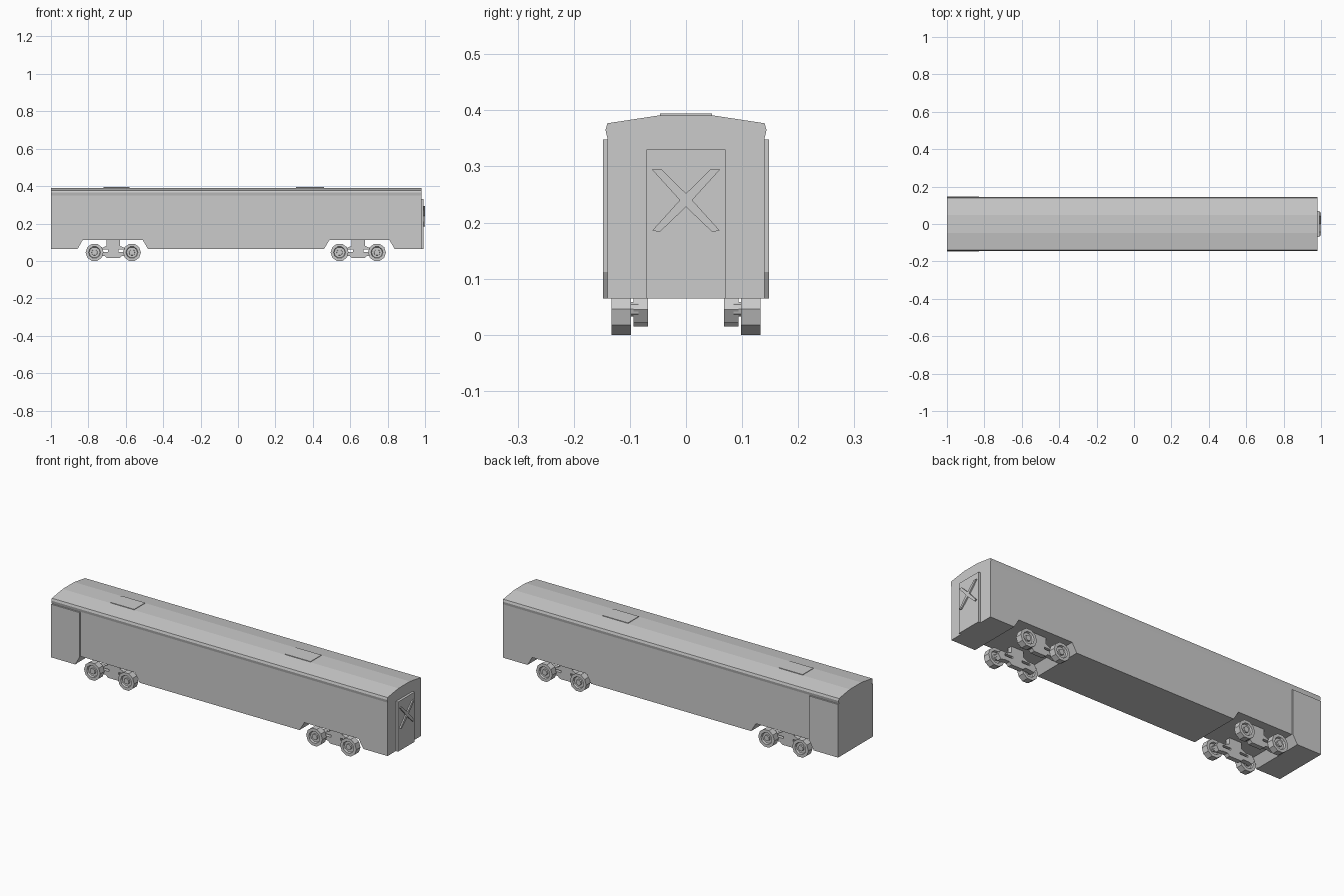
import bpy, bmesh, math
from mathutils import Vector

if "Cube" in bpy.data.objects:
    bpy.data.objects.remove(bpy.data.objects["Cube"])


def finish(name, bm):
    bmesh.ops.recalc_face_normals(bm, faces=bm.faces)
    mesh = bpy.data.meshes.new(name)
    bm.to_mesh(mesh)
    bm.free()
    obj = bpy.data.objects.new(name, mesh)
    bpy.context.collection.objects.link(obj)
    return obj


def extrude(name, pts, axis, a, b):
    """Extrude a profile along 'x' (points are y,z) or 'y' (points are x,z)."""
    bm = bmesh.new()
    place = (lambda p: (a, *p)) if axis == 'x' else (lambda p: (p[0], a, p[1]))
    face = bm.faces.new([bm.verts.new(place(p)) for p in pts])
    top = bmesh.ops.extrude_face_region(bm, geom=[face])
    move = Vector((b - a, 0, 0)) if axis == 'x' else Vector((0, b - a, 0))
    bmesh.ops.translate(bm, vec=move, verts=[g for g in top['geom'] if isinstance(g, bmesh.types.BMVert)])
    return finish(name, bm)


def rect(a, b, lo, hi):
    return [(a, lo), (b, lo), (b, hi), (a, hi)]


def mirrored(half):
    """Complete a half profile across the first coordinate."""
    return half + [(-u, v) for u, v in reversed(half) if u != 0]


def cut(obj, cutter):
    mod = obj.modifiers.new("cut", 'BOOLEAN')
    mod.operation, mod.solver, mod.object = 'DIFFERENCE', 'EXACT', cutter
    bpy.context.view_layer.objects.active = obj
    bpy.ops.object.modifier_apply(modifier=mod.name)
    bpy.data.objects.remove(cutter)


def wheel(name, x, y):
    """Ten-sided wheel, dished on both faces around a raised hub."""
    r, w = 0.0479, 0.0175
    rings = [(0.015, w - 0.002), (0.016, w - 0.01), (0.029, w - 0.01), (0.032, w), (r, w)]
    rings += [(q, -d) for q, d in reversed(rings)]
    bm = bmesh.new()
    loops = [[bm.verts.new((x + q * math.cos(i * math.tau / 10), y + d,
                            0.0456 + q * math.sin(i * math.tau / 10))) for i in range(10)]
             for q, d in rings]
    for l0, l1 in zip(loops, loops[1:]):
        for i in range(10):
            j = (i + 1) % 10
            bm.faces.new((l0[i], l0[j], l1[j], l1[i]))
    bm.faces.new(loops[0])
    bm.faces.new(loops[-1])
    return finish(name, bm)


# Car body with cornice and faceted roof
section = mirrored([(0.14, 0.065), (0.14, 0.35), (0.1435, 0.365), (0.14, 0.377), (0.048, 0.391)])
body = extrude("car_body", section, 'x', -1.0, 0.98)

# Wheel openings across the underside
for x0, x1 in ((-0.857, -0.483), (0.462, 0.836)):
    notch = [(x0 - 0.022, 0.03), (x1 + 0.022, 0.03), (x1 - 0.027, 0.112), (x0 + 0.027, 0.112)]
    cut(body, extrude("opening_cutter", notch, 'y', -0.3, 0.3))

# Raised side panels at the rear end
panel = [(-1, 0.065), (-0.857, 0.065), (-0.83, 0.112), (-0.83, 0.348), (-1, 0.348)]
for side, s in (("front", -1), ("back", 1)):
    extrude(f"side_panel_{side}", panel, 'y', s * 0.138, s * 0.1475)

# Roof hatches
for i, (x0, x1) in enumerate(((-0.72, -0.58), (0.31, 0.46))):
    extrude(f"roof_hatch_{i}", rect(x0, x1, 0.385, 0.394), 'y', -0.046, 0.046)

# End door and its cross brace
extrude("end_door", rect(-0.07, 0.07, 0.065, 0.33), 'x', 0.975, 0.993)
cross = mirrored([(0, 0.228), (0.047, 0.183), (0.06, 0.186), (0.011, 0.24),
                  (0.061, 0.295), (0.044, 0.295), (0, 0.252)])
extrude("door_cross", cross, 'x', 0.99, 1.0)

# Bogies: slotted side frames and four wheels each
frame = mirrored([(0.035, 0.015), (0.047, 0.027), (0.075, 0.027), (0.1, 0.022), (0.115, 0.045),
                  (0.1, 0.068), (0.06, 0.068), (0.05, 0.075), (0.036, 0.08), (0.036, 0.114)])
for b, cx in enumerate((-0.667, 0.643)):
    for side, s in (("front", -1), ("back", 1)):
        f = extrude(f"bogie_frame_{b}_{side}", [(cx + u, v) for u, v in frame],
                    'y', s * 0.068, s * 0.0935)
        for d in (-1, 1):
            slot = rect(cx + d * 0.028, cx + d * 0.075, 0.049, 0.06)
            cut(f, extrude("slot_cutter", slot, 'y', -0.2, 0.2))
            wheel(f"wheel_{b}_{side}_{d}", cx + d * 0.1, s * 0.1155)
            # Short axle stub joining wheel and frame
            stub = [(cx + d * 0.1 + 0.014 * math.cos(k * math.tau / 10),
                     0.0456 + 0.014 * math.sin(k * math.tau / 10)) for k in range(10)]
            extrude(f"axle_stub_{b}_{side}_{d}", stub, 'y', s * 0.085, s * 0.11)
